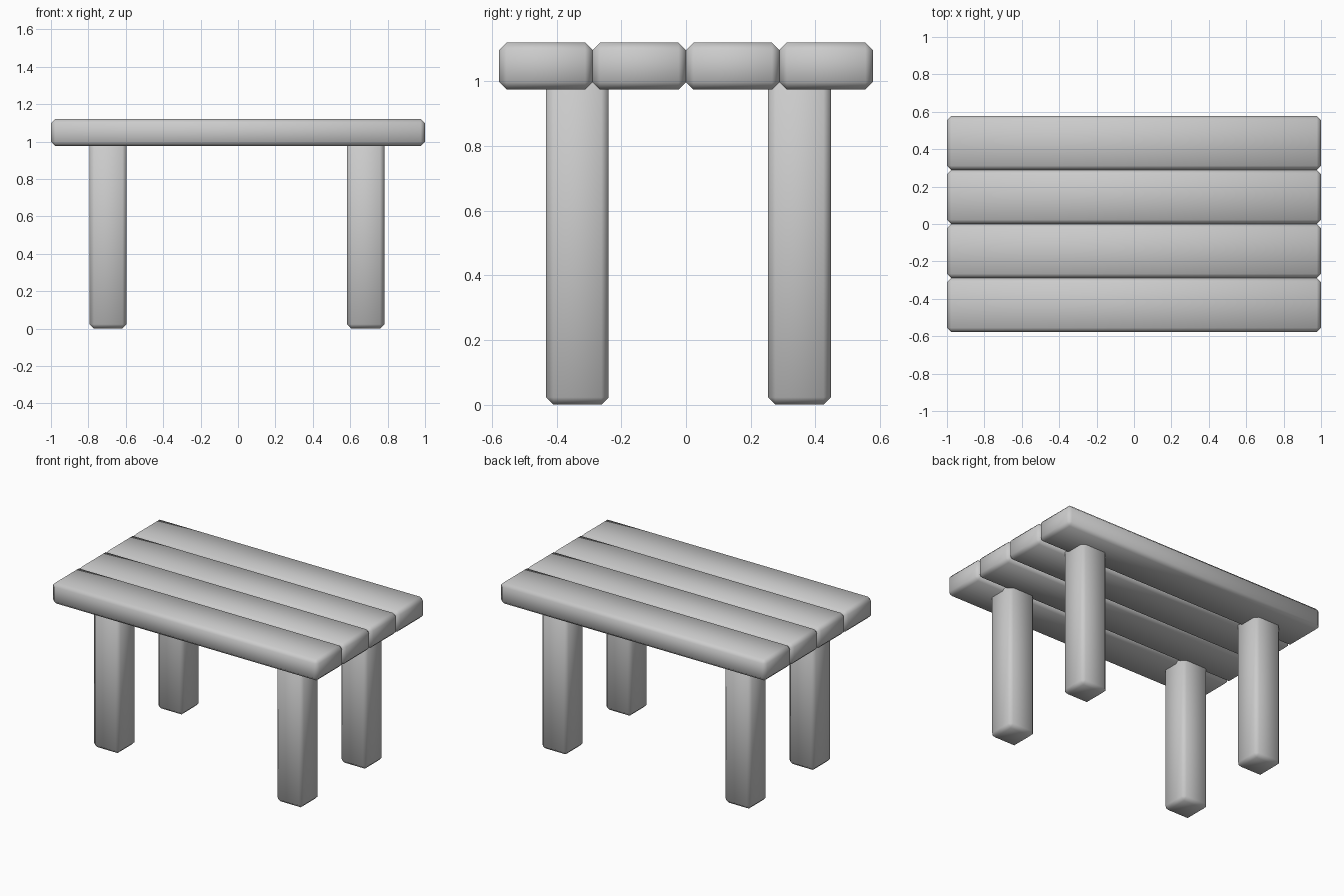
import bpy

if "Cube" in bpy.data.objects:
    bpy.data.objects.remove(bpy.data.objects["Cube"])


def beveled_box(name, x, y, z, bevel=0.023):
    """Box given by (min, max) ranges, with soft chamfered edges."""
    ranges = (x, y, z)
    bpy.ops.mesh.primitive_cube_add(size=1, location=[(a + b) / 2 for a, b in ranges])
    box = bpy.context.object
    box.name = name
    box.scale = [b - a for a, b in ranges]
    bpy.ops.object.transform_apply(location=False, rotation=False, scale=True)
    mod = box.modifiers.new("Bevel", "BEVEL")
    mod.width = bevel
    mod.segments = 1
    bpy.ops.object.shade_smooth()
    return box


# Tabletop: four planks side by side
plank_w = 0.289
for i in range(4):
    y0 = (i - 2) * plank_w
    beveled_box(f"tabletop_plank_{i + 1}", (-1, 1), (y0, y0 + plank_w), (0.975, 1.12))

# Four square legs, set slightly into the planks
for side, x in (("left", (-0.793, -0.595)), ("right", (0.584, 0.782))):
    for end, y in (("front", (-0.433, -0.239)), ("back", (0.254, 0.448))):
        beveled_box(f"{end}_{side}_leg", x, y, (0, 1.01))
